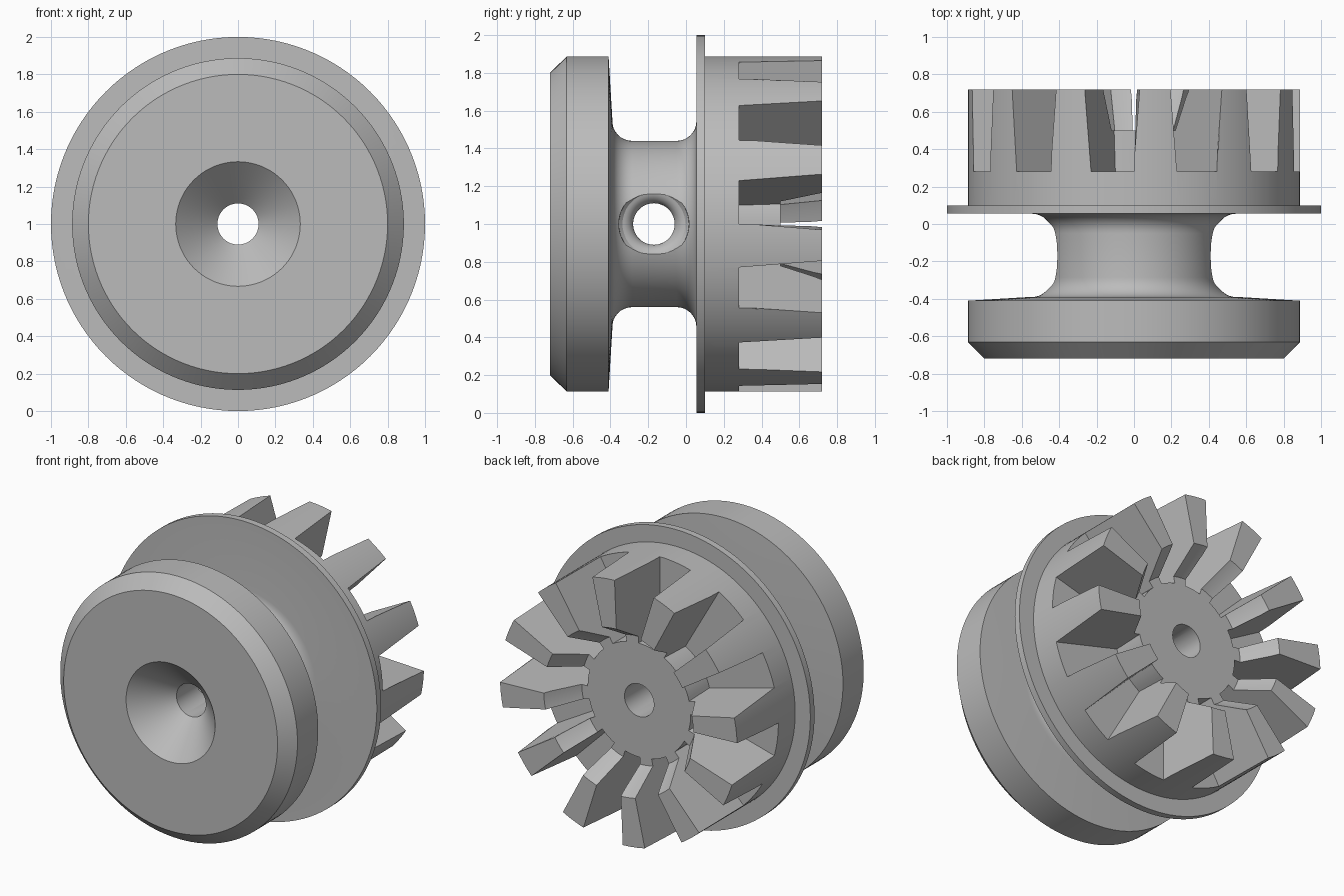
import bpy, bmesh, math
from mathutils import Vector

if "Cube" in bpy.data.objects:
    bpy.data.objects.remove(bpy.data.objects["Cube"])

grey = bpy.data.materials.new("plain grey")
grey.use_nodes = True
grey.diffuse_color = (0.5, 0.5, 0.5, 1)
grey.node_tree.nodes["Principled BSDF"].inputs["Base Color"].default_value = (0.5, 0.5, 0.5, 1)


def add_object(name, bm):
    bmesh.ops.recalc_face_normals(bm, faces=bm.faces)
    mesh = bpy.data.meshes.new(name)
    bm.to_mesh(mesh)
    bm.free()
    mesh.materials.append(grey)
    obj = bpy.data.objects.new(name, mesh)
    bpy.context.collection.objects.link(obj)
    return obj


def arc(cx, cr, radius, start, end, steps=8):
    """Points of an arc in (along axis, radius) space, angles in degrees."""
    angles = [math.radians(start + (end - start) * i / steps) for i in range(steps + 1)]
    return [(cx + radius * math.cos(a), cr + radius * math.sin(a)) for a in angles]


def lathe(name, profile, segments, place, closed):
    """Spin a (along, radius) profile; place maps along, u, v to a point."""
    bm = bmesh.new()
    rings = []
    for along, r in profile:
        rings.append([bm.verts.new(place(along, r * math.cos(t), r * math.sin(t)))
                      for t in (math.tau * i / segments for i in range(segments))])
    pairs = list(zip(rings, rings[1:]))
    if closed:
        pairs.append((rings[-1], rings[0]))
    else:
        bm.faces.new(rings[0])
        bm.faces.new(rings[-1])
    for a, b in pairs:
        for i in range(segments):
            j = (i + 1) % segments
            bm.faces.new((a[i], a[j], b[j], b[i]))
    return add_object(name, bm)


# Turned body: countersunk bore, chamfered head, grooved neck, flange, crown
profile = [(-0.50, 0.11), (-0.72, 0.333), (-0.72, 0.80), (-0.632, 0.887), (-0.41, 0.887)]
profile += arc(-0.285, 0.545, 0.105, 176, 270)
profile += arc(-0.05, 0.545, 0.105, 270, 360)
profile += [(0.055, 1.0), (0.10, 1.0), (0.10, 0.887), (0.72, 0.887),
            (0.72, 0.56), (0.50, 0.43), (0.50, 0.11)]
body = lathe("toothed_spool", profile, 120, lambda a, u, v: Vector((u, a, 1 + v)), True)

# Cross bore cutter with rounded mouths
mouth = arc(0.345, 0.178, 0.068, 270, 350, 7) + [(0.43, 0.185), (0.60, 0.19)]
cross = [(-a, r) for a, r in reversed(mouth)] + mouth
bore = lathe("cross_bore_cutter", cross, 48, lambda a, u, v: Vector((a, -0.17 + u, 1 + v)), False)

# Twelve flared radial slots that leave the teeth
bm = bmesh.new()
STEPS = 4
for k in range(12):
    centre = 7.5 + 30 * k
    sections = []
    for y, half in ((0.28, 7.5), (0.80, 9.9)):
        angles = [math.radians(centre - half + 2 * half * i / STEPS) for i in range(STEPS + 1)]
        loop = [(0.385, a) for a in angles] + [(1.0, a) for a in reversed(angles)]
        sections.append([bm.verts.new((r * math.cos(a), y, 1 + r * math.sin(a))) for r, a in loop])
    low, high = sections
    bm.faces.new(low)
    bm.faces.new(high)
    for i in range(len(low)):
        j = (i + 1) % len(low)
        bm.faces.new((low[i], low[j], high[j], high[i]))
slots = add_object("slot_cutter", bm)

# Cut, then shade
bpy.ops.object.select_all(action="DESELECT")
body.select_set(True)
bpy.context.view_layer.objects.active = body
for cutter in (bore, slots):
    cutter.hide_render = True
    mod = body.modifiers.new(cutter.name, "BOOLEAN")
    mod.operation = "DIFFERENCE"
    mod.solver = "EXACT"
    mod.object = cutter
    bpy.ops.object.modifier_apply(modifier=mod.name)
    bpy.data.objects.remove(cutter)
bpy.ops.object.shade_smooth_by_angle(angle=math.radians(28))
